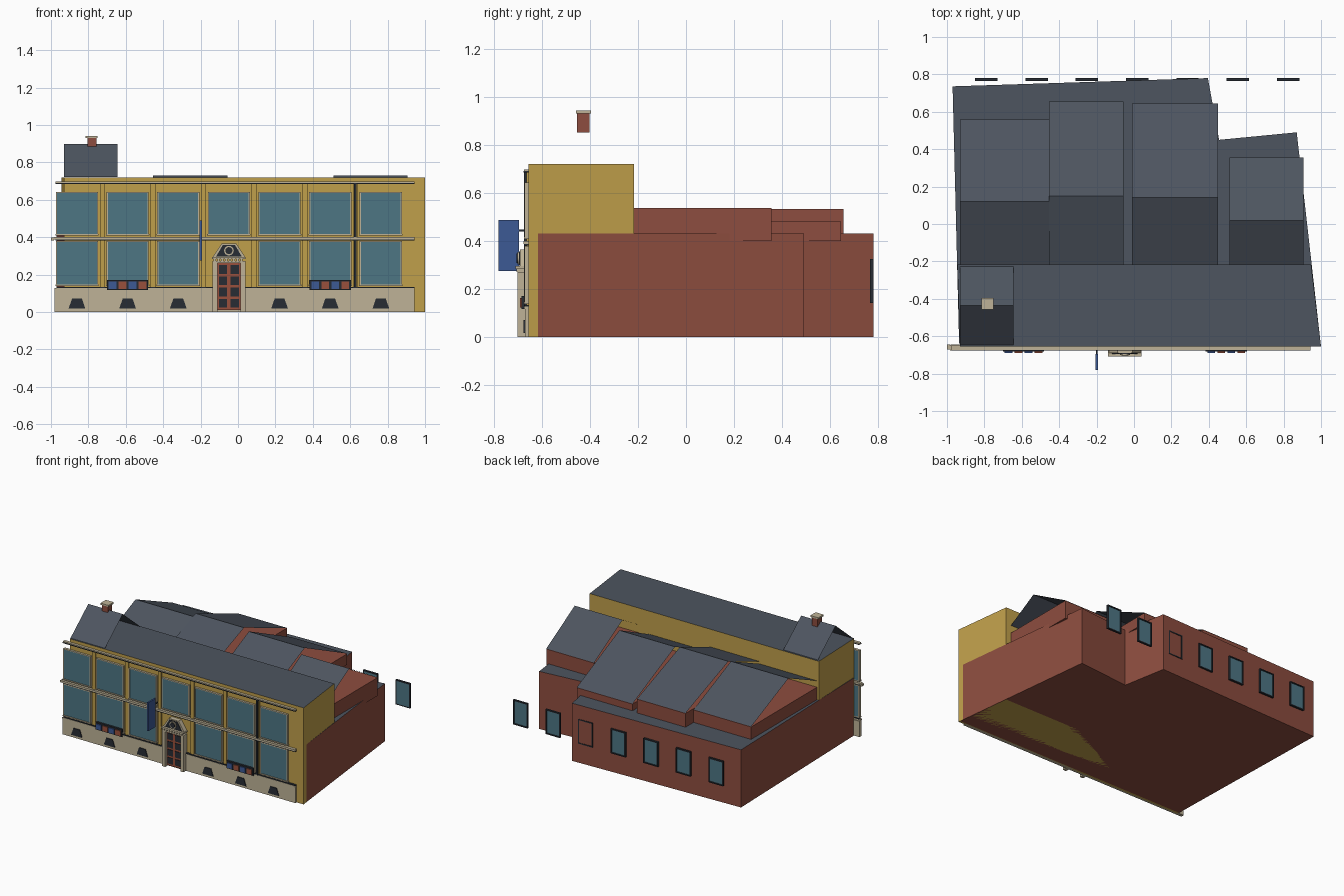
import bpy, bmesh, math

if "Cube" in bpy.data.objects:
    bpy.data.objects.remove(bpy.data.objects["Cube"])

def material(name, rgb):
    m = bpy.data.materials.new(name)
    m.diffuse_color = (*rgb, 1)
    m.use_nodes = True
    m.node_tree.nodes["Principled BSDF"].inputs["Base Color"].default_value = m.diffuse_color
    return m

YELLOW = material("yellow_brick", (.53, .35, .07))
RED = material("red_brick", (.27, .075, .05))
SLATE = material("slate", (.075, .09, .115))
GLASS = material("glass", (.075, .18, .23))
STONE = material("stone", (.52, .45, .31))
DARK = material("dark_metal", (.02, .025, .033))
BLUE = material("blue_paint", (.045, .1, .3))
DOOR = material("door_paint", (.32, .08, .045))

def finish(name, bm, mats):
    me = bpy.data.meshes.new(name)
    bm.to_mesh(me)
    bm.free()
    for m in mats:
        me.materials.append(m)
    ob = bpy.data.objects.new(name, me)
    bpy.context.collection.objects.link(ob)
    return ob

def boxes(name, spans, mat):
    """One object from several boxes given as (x0, x1, y0, y1, z0, z1)."""
    bm = bmesh.new()
    for x0, x1, y0, y1, z0, z1 in spans:
        for v in bmesh.ops.create_cube(bm, size=1)["verts"]:
            v.co = ((x0 + x1) / 2 + v.co.x * (x1 - x0),
                    (y0 + y1) / 2 + v.co.y * (y1 - y0),
                    (z0 + z1) / 2 + v.co.z * (z1 - z0))
    return finish(name, bm, [mat])

def block(name, plan, height, wall, top):
    """Extruded floor plan with a flat roof in a second material."""
    bm = bmesh.new()
    base = bm.faces.new([bm.verts.new((x, y, 0)) for x, y in plan])
    ext = bmesh.ops.extrude_face_region(bm, geom=[base], use_keep_orig=True)["geom"]
    for v in ext:
        if isinstance(v, bmesh.types.BMVert):
            v.co.z = height
    bmesh.ops.recalc_face_normals(bm, faces=bm.faces)
    for f in bm.faces:
        f.material_index = int(f.normal.z > .9)
    return finish(name, bm, [wall, top])

def gable(name, x0, x1, ridge_y, half, eave, ridge):
    """Two roof slopes with open ends."""
    bm = bmesh.new()
    rows = [[bm.verts.new((x, y, z)) for x in (x0, x1)]
            for y, z in ((ridge_y - half, eave), (ridge_y, ridge), (ridge_y + half, eave))]
    for a, b in zip(rows, rows[1:]):
        bm.faces.new((a[0], a[1], b[1], b[0]))
    return finish(name, bm, [SLATE])

def plates(name, outlines, y0, y1, mat):
    """Flat x-z outlines extruded from y0 to y1."""
    bm = bmesh.new()
    for pts in outlines:
        f = bm.faces.new([bm.verts.new((x, y0, z)) for x, z in pts])
        ext = bmesh.ops.extrude_face_region(bm, geom=[f], use_keep_orig=True)["geom"]
        for v in ext:
            if isinstance(v, bmesh.types.BMVert):
                v.co.y = y1
    bmesh.ops.recalc_face_normals(bm, faces=bm.faces)
    return finish(name, bm, [mat])

# Main masses
block("rear_block", [(-.935, -.64), (.998, -.64), (.87, .49), (.455, .45), (.395, .78), (-.97, .736)],
      .43, RED, SLATE)
block("front_block", [(-.93, -.655), (1, -.655), (.947, -.217), (-.945, -.217)], .72, YELLOW, SLATE)

# Rear wings with open gable roofs: x0, x1, ridge y, half depth, eave z, ridge z
wings = [(-.93, -.455, .12, .44, .525, .718), (-.455, -.055, .15, .505, .535, .729),
         (-.01, .45, .143, .502, .482, .716), (.51, .905, .02, .335, .538, .731)]
for i, (x0, x1, ry, h, e, r) in enumerate(wings):
    boxes(f"wing_wall_{i}", [(x0, x1, ry - h, ry + h, .40, e - .002)], RED)
    gable(f"wing_roof_{i}", x0, x1, ry, h, e, r)
gable("front_roof", -.93, -.645, -.437, .21, .722, .897)

# Chimney
boxes("chimney", [(-.805, -.757, -.453, -.402, .85, .93)], RED)
boxes("chimney_cap", [(-.815, -.75, -.458, -.395, .93, .942)], STONE)

# Street front: seven bays, the middle ground-floor bay holds the door
bays = [-.861 + .2708 * i for i in range(7)]
MID = bays[3]
openings = [(x, .417, .636) for x in bays] + [(x, .146, .374) for x in bays if x != MID]
boxes("front_glass", [(x - .106, x + .106, -.668, -.65, a, b) for x, a, b in openings], GLASS)
frame = []
for x, a, b in openings:
    frame += [(x - .113, x - .106, -.671, -.65, a, b), (x + .106, x + .113, -.671, -.65, a, b),
              (x - .113, x + .113, -.671, -.65, b, b + .006),
              (x - .116, x + .116, -.674, -.65, a - .008, a)]
boxes("window_frames", frame, STONE)
boxes("piers", [(x + .122, x + .149, -.664, -.65, .12, .685) for x in bays[:-1]], YELLOW)
boxes("stone_plinth", [(-.98, .943, -.67, -.645, 0, .118)], STONE)
boxes("string_courses", [(-.98, .943, -.674, -.65, .118, .128), (-.985, .943, -.676, -.65, .388, .4),
                         (-1, -.985, -.67, -.645, .383, .397), (-.975, .943, -.674, -.65, .69, .697)], STONE)
boxes("dark_mouldings", [(-.97, .943, -.672, -.65, .128, .133), (-.975, .943, -.674, -.65, .382, .388),
                         (-.975, .943, -.676, -.65, .684, .69)], DARK)
boxes("drain_pipe", [(.62, .634, -.674, -.65, .12, .69)], DARK)
plates("cellar_vents", [[(x - .045, .018), (x + .045, .018), (x + .026, .072), (x - .026, .072)]
                        for x in bays if x != MID], -.675, -.66, DARK)

# Window boxes with coloured blocks
trays, red_blocks, blue_blocks = [], [], []
for x in (bays[1], bays[5]):
    trays.append((x - .11, x + .11, -.683, -.655, .117, .172))
    for k in range(4):
        c = x - .08 + k * .0535
        (red_blocks if k in (1, 3) else blue_blocks).append((c - .021, c + .021, -.69, -.68, .124, .162))
boxes("window_boxes", trays, DARK)
boxes("red_box_panels", red_blocks, DOOR)
boxes("blue_box_panels", blue_blocks, BLUE)

# Entrance
boxes("door", [(MID - .065, MID + .065, -.682, -.65, .01, .262)], DOOR)
boxes("door_panes", [(MID + s * .031 - .022, MID + s * .031 + .022, -.686, -.68, .024 + k * .06, .07 + k * .06)
                     for s in (-1, 1) for k in range(4)], DARK)
surround = [(MID + s * .075 - .013, MID + s * .075 + .013, -.70, -.65, 0, .262) for s in (-1, 1)]
surround += [(MID - .088, MID + .088, -.70, -.65, .262, .272), (MID - .09, MID + .09, -.708, -.65, .284, .295)]
surround += [(MID - .082 + k * .0205, MID - .07 + k * .0205, -.704, -.65, .272, .284) for k in range(8)]
boxes("door_surround", surround, STONE)
plates("pediment_frame", [[(MID - .086, .295), (MID + .086, .295), (MID + .04, .365), (MID - .04, .365)]],
       -.69, -.65, STONE)
plates("pediment_panel", [[(MID - .068, .298), (MID + .068, .298), (MID + .033, .357), (MID - .033, .357)]],
       -.694, -.688, DARK)
for nm, r, d, m in (("oculus_ring", .026, .701, STONE), ("oculus_glass", .019, .704, DARK)):
    plates(nm, [[(MID + r * math.cos(t * math.pi / 8), .328 + r * math.sin(t * math.pi / 8))
                 for t in range(16)]], -d, -.688, m)

# Hanging sign
boxes("hanging_sign", [(-.205, -.193, -.78, -.695, .275, .488)], BLUE)
boxes("sign_bracket", [(-.202, -.196, -.70, -.65, .44, .448)], DARK)

# Rear windows, in one straight row
rear = [-.79 + .269 * i for i in range(7)]
boxes("rear_glass", [(x - .052, x + .052, .765, .774, .15, .318) for x in rear], GLASS)
boxes("rear_frames", [s for x in rear for s in (
    (x - .06, x - .052, .765, .78, .142, .326), (x + .052, x + .06, .765, .78, .142, .326),
    (x - .052, x + .052, .765, .78, .142, .15), (x - .052, x + .052, .765, .78, .318, .326))], DARK)
